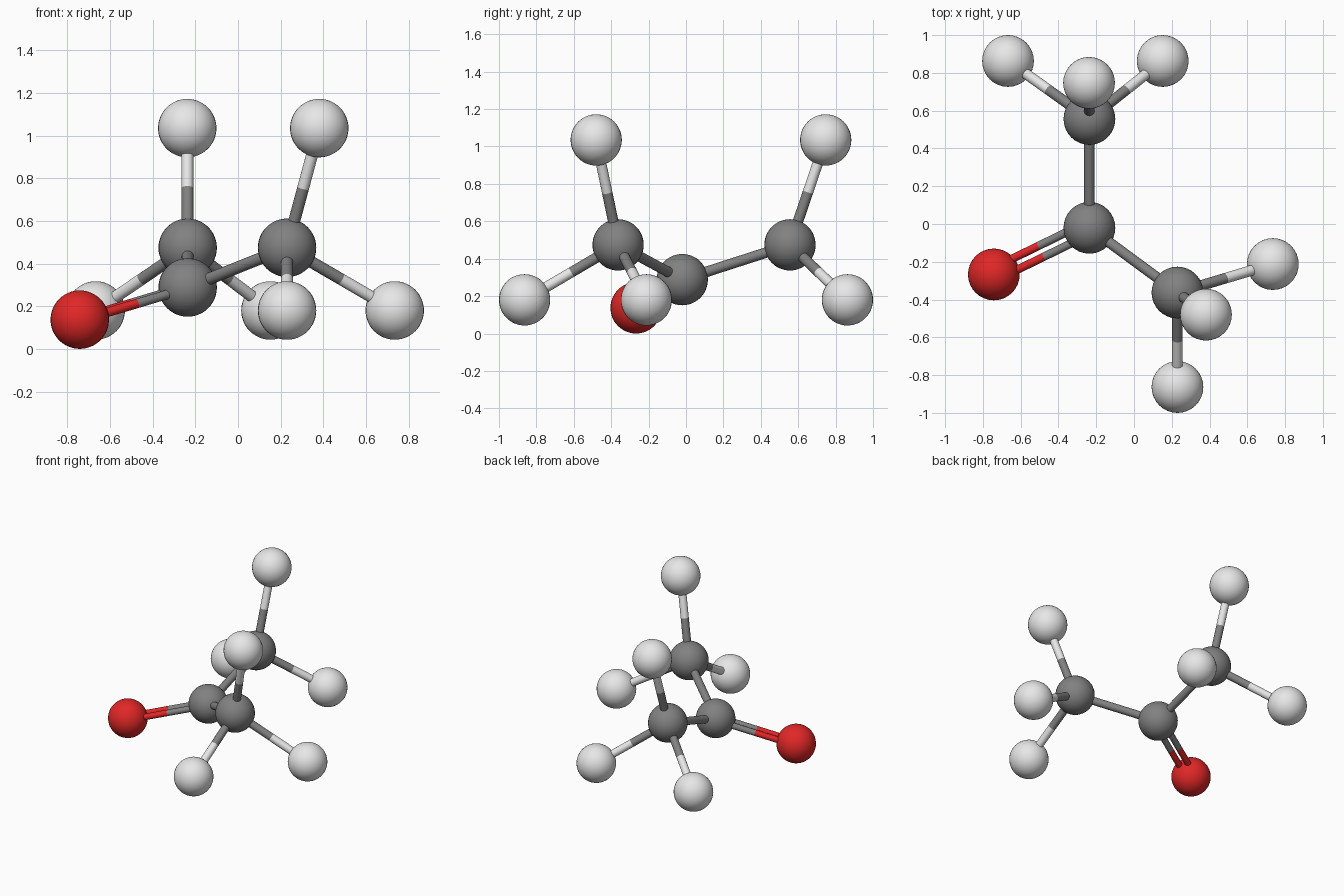
import bpy
from mathutils import Vector

cube = bpy.data.objects.get("Cube")
if cube:
    bpy.data.objects.remove(cube, do_unlink=True)


def make_material(name, rgb):
    mat = bpy.data.materials.new(name)
    mat.use_nodes = True
    mat.diffuse_color = (*rgb, 1)
    mat.node_tree.nodes["Principled BSDF"].inputs["Base Color"].default_value = (*rgb, 1)
    return mat


GREY = make_material("dark grey", (0.22, 0.22, 0.22))
WHITE = make_material("off white", (0.8, 0.8, 0.8))
RED = make_material("red", (0.75, 0.02, 0.02))

BALL_RADIUS = 0.137
ROD_RADIUS = 0.028
THIN_RADIUS = 0.022

# Ball centres and colours
balls = {
    "centre_carbon": ((-0.236, -0.02, 0.288), GREY),
    "back_carbon": ((-0.236, 0.556, 0.474), GREY),
    "front_carbon": ((0.23, -0.363, 0.474), GREY),
    "oxygen": ((-0.742, -0.267, 0.137), RED),
    "back_hydrogen_right": ((-0.667, 0.863, 0.18), WHITE),
    "back_hydrogen_left": ((0.152, 0.863, 0.18), WHITE),
    "back_hydrogen_top": ((-0.238, 0.747, 1.035), WHITE),
    "front_hydrogen_left": ((0.735, -0.212, 0.18), WHITE),
    "front_hydrogen_low": ((0.23, -0.863, 0.18), WHITE),
    "front_hydrogen_top": ((0.381, -0.48, 1.035), WHITE),
}


def finish(obj, name, mat):
    obj.name = name
    obj.data.materials.append(mat)
    bpy.ops.object.shade_smooth_by_angle()


def rod(name, start, end, radius, mat):
    axis = end - start
    bpy.ops.mesh.primitive_cylinder_add(
        vertices=24, radius=radius, depth=axis.length, location=(start + end) / 2,
        rotation=axis.to_track_quat("Z", "Y").to_euler())
    finish(bpy.context.object, name, mat)


def bond(a, b, radius=ROD_RADIUS, shift=Vector(), suffix=""):
    """Rod between two balls, each half in the colour of its ball."""
    start, end = Vector(balls[a][0]) + shift, Vector(balls[b][0]) + shift
    middle = (start + end) / 2
    rod(f"rod_{a}_to_{b}{suffix}", start, middle, radius, balls[a][1])
    rod(f"rod_{b}_to_{a}{suffix}", middle, end, radius, balls[b][1])


# Balls
for name, (centre, mat) in balls.items():
    bpy.ops.mesh.primitive_uv_sphere_add(
        segments=32, ring_count=24, radius=BALL_RADIUS, location=centre)
    finish(bpy.context.object, name, mat)

# Single rods
for side in ("back", "front"):
    carbon = side + "_carbon"
    bond("centre_carbon", carbon)
    for name in balls:
        if name.startswith(side + "_hydrogen"):
            bond(carbon, name)

# Double rod, spread within the plane of the three carbons
centre, back, front, oxygen = (
    Vector(balls[n][0]) for n in ("centre_carbon", "back_carbon", "front_carbon", "oxygen"))
normal = (back - centre).cross(front - centre)
spread = (oxygen - centre).cross(normal).normalized() * 0.032
for sign, suffix in ((1, "_first"), (-1, "_second")):
    bond("centre_carbon", "oxygen", THIN_RADIUS, spread * sign, suffix)
